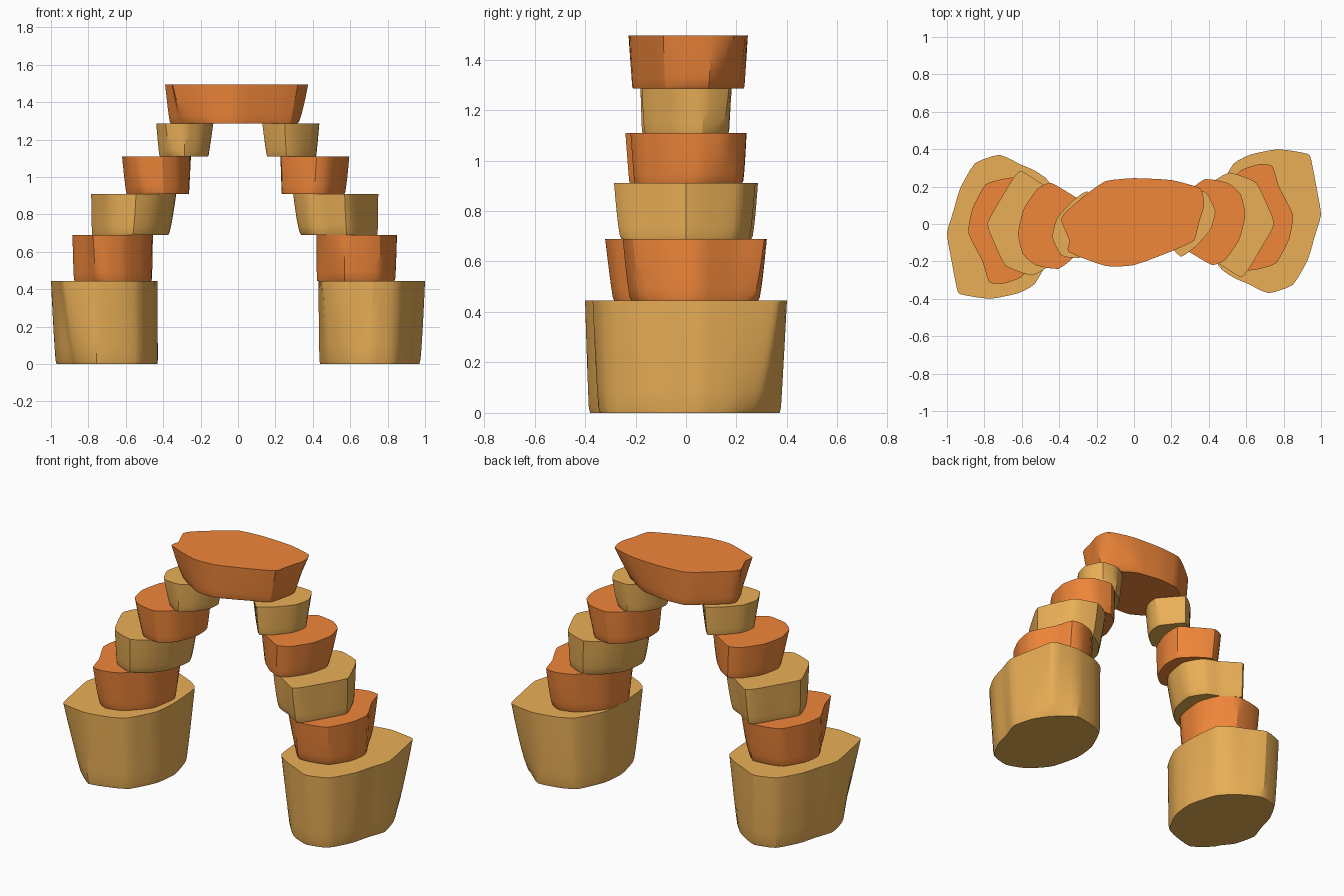
import bpy, bmesh, math, random
from mathutils import Vector

if "Cube" in bpy.data.objects:
    bpy.data.objects.remove(bpy.data.objects["Cube"])

random.seed(7)

def material(name, rgb):
    m = bpy.data.materials.new(name)
    m.diffuse_color = (*rgb, 1)
    m.use_nodes = True
    m.node_tree.nodes["Principled BSDF"].inputs["Base Color"].default_value = m.diffuse_color
    return m

tan = material("sandstone_tan", (0.82, 0.43, 0.094))
rust = material("sandstone_orange", (0.87, 0.24, 0.042))

def spline(pts, steps=3):
    """Closed outline with slightly softened corners."""
    out, n = [], len(pts)
    p = [Vector(q) for q in pts]
    for i in range(n):
        a, b, c, d = p[i - 1], p[i], p[(i + 1) % n], p[(i + 2) % n]
        m0, m1 = (c - a) * 0.25, (d - b) * 0.25
        for s in range(steps):
            t = s / steps
            out.append(b * (2*t**3 - 3*t*t + 1) + m0 * (t**3 - 2*t*t + t)
                       + c * (3*t*t - 2*t**3) + m1 * (t**3 - t*t))
    return out

def stone(name, outline, z0, z1, x_low, y_taper, mat, turn=False, dx=0.0):
    """Rough block: flat top and bottom, chipped sides narrowing to x range x_low."""
    sgn = -1 if turn else 1
    xs, ys = [p[0] for p in outline], [p[1] for p in outline]
    cx, cy = (min(xs) + max(xs)) / 2, (min(ys) + max(ys)) / 2
    hy = (max(ys) - min(ys)) / 2
    lx, lw = (x_low[0] + x_low[1]) / 2, (x_low[1] - x_low[0]) / 2
    low = []
    for x, y in outline:
        u, v = (x - cx) / (max(xs) - cx), (y - cy) / hy
        # two opposite lower corners are broken off at a slant
        cut = max(abs(u + v) - 1.35, 0) / 2 * math.copysign(1, u + v)
        k = random.uniform(0.97, 1.01)
        low.append((lx + lw * (u - cut) * k, cy + hy * y_taper * (v - cut) * k))
    top, low = spline(outline), spline(low)
    n = len(top)
    # each corner gets its own chip height, so the sides break into facets
    chips = [random.uniform(0.6, 1.0) for _ in outline]
    bm = bmesh.new()
    rings = []
    for t in (0, 0.05, 0.2, 0.4, 0.6, 0.8, 0.96, 1):
        trim = 0.99 if t == 0 else 1
        ring = []
        for i in range(n):
            w = (i % 3) / 3
            e = chips[i // 3] * (1 - w) + chips[(i // 3 + 1) % len(chips)] * w
            q = low[i].lerp(top[i], t ** e)
            x, y = cx + (q.x - cx) * trim, cy + (q.y - cy) * trim
            ring.append(bm.verts.new((sgn * x + dx, sgn * y, z0 + (z1 - z0) * t)))
        rings.append(ring)
    for lo, hi in zip(rings, rings[1:]):
        for i in range(n):
            j = (i + 1) % n
            bm.faces.new((lo[i], lo[j], hi[j], hi[i]))
    bm.faces.new(rings[-1])
    bm.faces.new(rings[0][::-1])
    bmesh.ops.recalc_face_normals(bm, faces=bm.faces)
    me = bpy.data.meshes.new(name)
    bm.to_mesh(me)
    bm.free()
    me.materials.append(mat)
    ob = bpy.data.objects.new(name, me)
    bpy.context.collection.objects.link(ob)
    bpy.ops.object.select_all(action='DESELECT')
    ob.select_set(True)
    bpy.context.view_layer.objects.active = ob
    bpy.ops.object.shade_smooth_by_angle(angle=math.radians(30))

# top outlines of the right-hand stones
base = [(.45, -.22), (.53, -.285), (.61, -.32), (.72, -.37), (.85, -.325), (.93, -.19), (.965, -.07),
        (1.0, .05), (.975, .2), (.95, .33), (.93, .375), (.77, .4), (.62, .37), (.53, .32),
        (.445, .16), (.43, 0)]
second = [(.42, -.05), (.47, -.18), (.57, -.25), (.67, -.24), (.76, -.21), (.83, -.08), (.85, .05),
          (.775, .2), (.74, .31), (.67, .32), (.57, .285), (.45, .15)]
third = [(.295, -.06), (.36, -.17), (.45, -.21), (.57, -.285), (.62, -.23), (.68, -.13), (.75, 0),
         (.70, .13), (.65, .225), (.51, .275), (.40, .21), (.32, .1)]
fourth = [(.23, -.10), (.33, -.17), (.42, -.22), (.49, -.19), (.565, -.08), (.595, .05), (.57, .16),
          (.50, .22), (.38, .24), (.29, .17), (.235, .03)]
fifth = [(.13, -.04), (.18, -.10), (.25, -.175), (.33, -.12), (.41, -.03), (.435, .07), (.385, .17),
         (.28, .18), (.19, .12), (.14, .04)]

# name, outline, z range, bottom x range, y taper, left offset, material
courses = [("base_stone", base, 0, .445, (.43, .975), .96, 0, tan),
           ("second_stone", second, .445, .69, (.42, .845), .88, -.035, rust),
           ("third_stone", third, .69, .91, (.335, .745), .93, -.035, tan),
           ("fourth_stone", fourth, .91, 1.11, (.23, .57), .95, -.025, rust),
           ("fifth_stone", fifth, 1.11, 1.285, (.155, .42), .96, -.002, tan)]
for name, outline, z0, z1, x_low, yt, dx, mat in courses:
    for side in ("right_", "left_"):
        turn = side == "left_"
        stone(side + name, outline, z0, z1, x_low, yt, mat, turn, dx if turn else 0)

# capstone bridging both sides
cap = [(-.35, -.15), (-.345, -.09), (-.39, .02), (-.36, .07), (-.24, .17), (-.15, .23), (0, .245),
       (.2, .235), (.355, .19), (.375, .1), (.345, 0), (.32, -.09), (.19, -.15), (0, -.22), (-.15, -.225)]
stone("capstone", cap, 1.285, 1.495, (-.365, .335), .95, rust)
